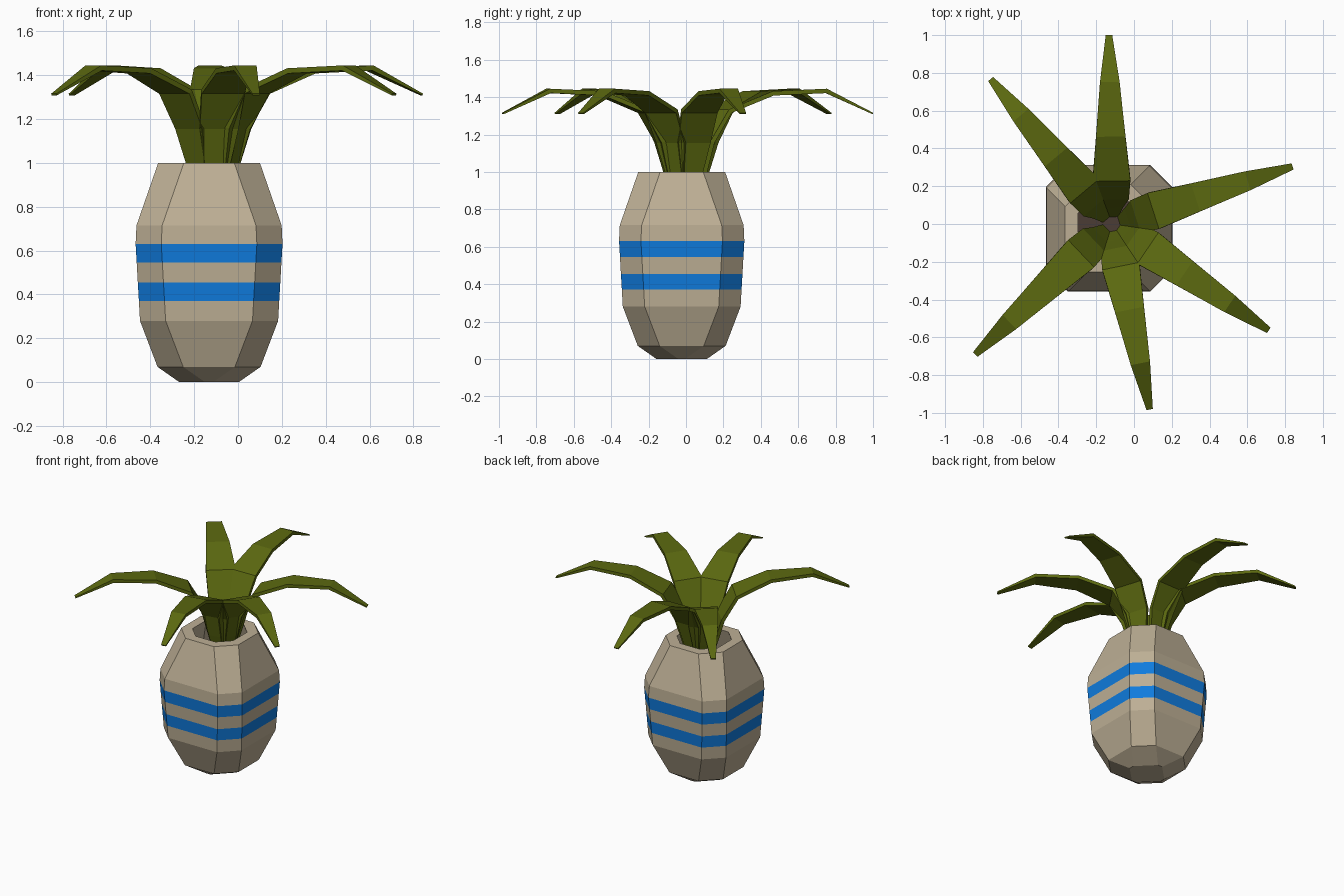
import bpy
import bmesh
from math import radians
from mathutils import Vector, Matrix

cube = bpy.data.objects.get("Cube")
if cube:
    bpy.data.objects.remove(cube, do_unlink=True)


def material(name, rgb):
    mat = bpy.data.materials.new(name)
    mat.use_nodes = True
    mat.diffuse_color = (*rgb, 1)
    mat.node_tree.nodes["Principled BSDF"].inputs["Base Color"].default_value = (*rgb, 1)
    return mat


clay = material("clay", (0.51, 0.43, 0.30))
blue = material("blue_glaze", (0.005, 0.20, 0.73))
soil_brown = material("soil_brown", (0.07, 0.045, 0.036))
leaf_green = material("leaf_green", (0.105, 0.14, 0.005))


def finish(bm, name, mats, location):
    bmesh.ops.recalc_face_normals(bm, faces=bm.faces)
    mesh = bpy.data.meshes.new(name)
    bm.to_mesh(mesh)
    bm.free()
    for mat in mats:
        mesh.materials.append(mat)
    obj = bpy.data.objects.new(name, mesh)
    obj.location = location
    bpy.context.collection.objects.link(obj)
    return obj


def octagon(bm, half, flat, z):
    """Square ring with chamfered corners."""
    pts = [(half, -flat), (half, flat), (flat, half), (-flat, half),
           (-half, flat), (-half, -flat), (-flat, -half), (flat, -half)]
    return [bm.verts.new((x, y, z)) for x, y in pts]


def bridge(bm, a, b, index=0):
    n = len(a)
    for i in range(n):
        j = (i + 1) % n
        bm.faces.new((a[i], a[j], b[j], b[i])).material_index = index


# Pot: stacked chamfered rings, over the rim and down the inside
POT = (-0.132, -0.023, 0)
CORNER = 0.117
outer = [(0.135, 0), (0.235, 0.07), (0.315, 0.28), (0.32, 0.37), (0.325, 0.455),
         (0.33, 0.545), (0.335, 0.63), (0.331, 0.715), (0.232, 1.0)]
bm = bmesh.new()
rings = [octagon(bm, h, h - CORNER, z) for h, z in outer]
rings.append(octagon(bm, 0.165, 0.08, 1.0))
rings.append(octagon(bm, 0.22, 0.12, 0.8))
STRIPES = (3, 5)
for i in range(len(rings) - 1):
    bridge(bm, rings[i], rings[i + 1], 1 if i in STRIPES else 0)
bm.faces.new(rings[0])
bm.faces.new(rings[-1])
finish(bm, "pot", [clay, blue], POT)

# Soil inside the pot
bm = bmesh.new()
low, high = octagon(bm, 0.21, 0.115, 0.805), octagon(bm, 0.205, 0.11, 0.82)
bridge(bm, low, high)
bm.faces.new(low)
bm.faces.new(high)
finish(bm, "soil", [soil_brown], POT)

# Leaf sections: reach, height, half width
LEAF = [(0.045, 0.8, 0.03), (0.10, 1.0, 0.06), (0.14, 1.16, 0.09), (0.235, 1.325, 0.10),
        (0.465, 1.42, 0.078), (0.75, 1.433, 0.052), (1.0, 1.312, 0.017)]


def make_leaf(name, angle):
    bm = bmesh.new()
    sections = []
    for i, (r, z, w) in enumerate(LEAF):
        before, after = LEAF[max(i - 1, 0)], LEAF[min(i + 1, len(LEAF) - 1)]
        along = Vector((after[0] - before[0], 0, after[1] - before[1])).normalized()
        thick = 0.004 if i == len(LEAF) - 1 else 0.012
        up = Vector((-along.z, 0, along.x)) * thick
        mid, side = Vector((r, 0, z)), Vector((0, w, 0))
        sections.append([bm.verts.new(p) for p in
                         (mid + up + side, mid + up - side, mid - up - side, mid - up + side)])
    for a, b in zip(sections, sections[1:]):
        bridge(bm, a, b)
    bm.faces.new(sections[0])
    bm.faces.new(sections[-1])
    bm.transform(Matrix.Rotation(radians(angle), 4, "Z"))
    finish(bm, name, [leaf_green], (-0.115, 0, 0))


for number, angle in enumerate((17.7, 91, 130, 223.6, 281.4, 325.8), 1):
    make_leaf(f"leaf_{number}", angle)
